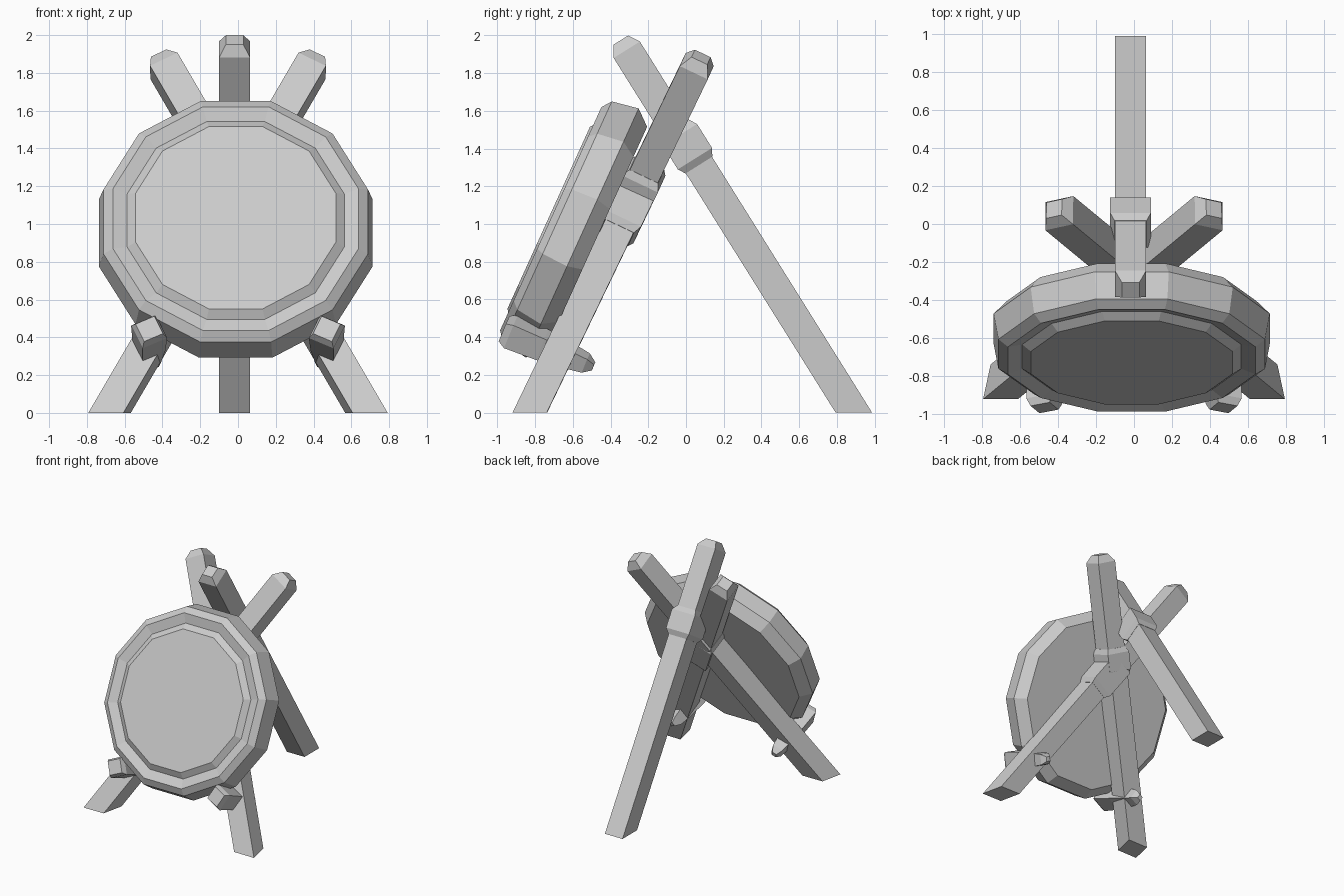
import bpy, bmesh, math
from mathutils import Vector

if "Cube" in bpy.data.objects:
    bpy.data.objects.remove(bpy.data.objects["Cube"])

# Tilted frame of the target: U runs up its face, N points out of the front
TILT = math.radians(24.4)
X = Vector((1, 0, 0))
U = Vector((0, math.sin(TILT), math.cos(TILT)))
N = Vector((0, -math.cos(TILT), math.sin(TILT)))


def skin(name, rings, ground=False):
    """Join rings of points into a closed faceted solid, optionally cut at z = 0."""
    bm = bmesh.new()
    loops = [[bm.verts.new(p) for p in r] for r in rings]
    n = len(loops[0])
    for a, b in zip(loops, loops[1:]):
        for i in range(n):
            j = (i + 1) % n
            bm.faces.new((a[i], a[j], b[j], b[i]))
    bm.faces.new(loops[0])
    bm.faces.new(loops[-1])
    if ground:
        geom = bm.verts[:] + bm.edges[:] + bm.faces[:]
        bmesh.ops.bisect_plane(bm, geom=geom, plane_co=(0, 0, 0),
                               plane_no=(0, 0, -1), clear_outer=True)
        bmesh.ops.holes_fill(bm, edges=[e for e in bm.edges if e.is_boundary])
    bmesh.ops.recalc_face_normals(bm, faces=bm.faces[:])
    me = bpy.data.meshes.new(name)
    bm.to_mesh(me)
    bm.free()
    ob = bpy.data.objects.new(name, me)
    bpy.context.collection.objects.link(ob)
    return ob


def beam(name, p0, p1, sections, side, ground=False):
    """Square bar from p0 to p1; sections = (distance along, half width)."""
    p0, p1 = Vector(p0), Vector(p1)
    d = (p1 - p0).normalized()
    s = (side - d * side.dot(d)).normalized()
    t = d.cross(s)
    rings = [[p0 + d * k + s * h * a + t * h * b
              for a, b in ((1, 1), (-1, 1), (-1, -1), (1, -1))]
             for k, h in sections]
    return skin(name, rings, ground)


def post(name, foot, top, side):
    """Leg with a chamfered top and a foot cut flat on the ground."""
    L = (Vector(top) - Vector(foot)).length
    beam(name, foot, top, [(-0.2, .082), (L - .06, .082), (L, .046)], side, True)


def collar(name, foot, top, z, length, half, side):
    """Bevelled sleeve around a leg, centred at height z."""
    foot, top = Vector(foot), Vector(top)
    d = (top - foot).normalized()
    c = foot + (top - foot) * (z / top.z)
    l = length / 2
    beam(name, c - d * l, c + d * l,
         [(0, .084), (.04, half), (length - .04, half), (length, .084)], side)


# Round target: twelve-sided lathe (apothem, depth along N)
profile = [(.655, .814), (.725, .895), (.70, 1.04), (.65, 1.078),
           (.575, 1.055), (.53, 1.09)]
rings = []
for r, n in profile:
    R = r / math.cos(math.pi / 12)
    rings.append([X * (R * math.cos(a) - .012) + U * (.64 + R * math.sin(a)) + N * n
                  for a in (math.radians(15 + 30 * i) for i in range(12))])
skin("target_disc", rings)

# Crossed front legs, their sleeves and the pegs holding the target
for sx, label in ((1, "a"), (-1, "b")):
    foot, top = (-.68 * sx, -.828, 0), (.42 * sx, .08, 1.885)
    d = (Vector(top) - Vector(foot)).normalized()
    side = N.cross(d)
    post("front_leg_" + label, foot, top, side)
    collar("front_leg_sleeve_" + label, foot, top, 1.20 if sx > 0 else 1.09,
           .22 if sx > 0 else .34, .104, side)
    beam("target_peg_" + label, (-.47 * sx, -.965, .445), (-.475 * sx, -.49, .245),
         [(0, .055), (.04, .072), (.22, .066), (.40, .05), (.47, .042), (.515, .018)],
         Vector((1, 0, .5 * sx)))

# Rear leg resting in the fork, with its sleeve
foot, top = (-.018, .89, 0), (-.018, -.346, 1.975)
post("rear_leg", foot, top, X)
collar("rear_leg_sleeve", foot, top, 1.41, .23, .107, X)
